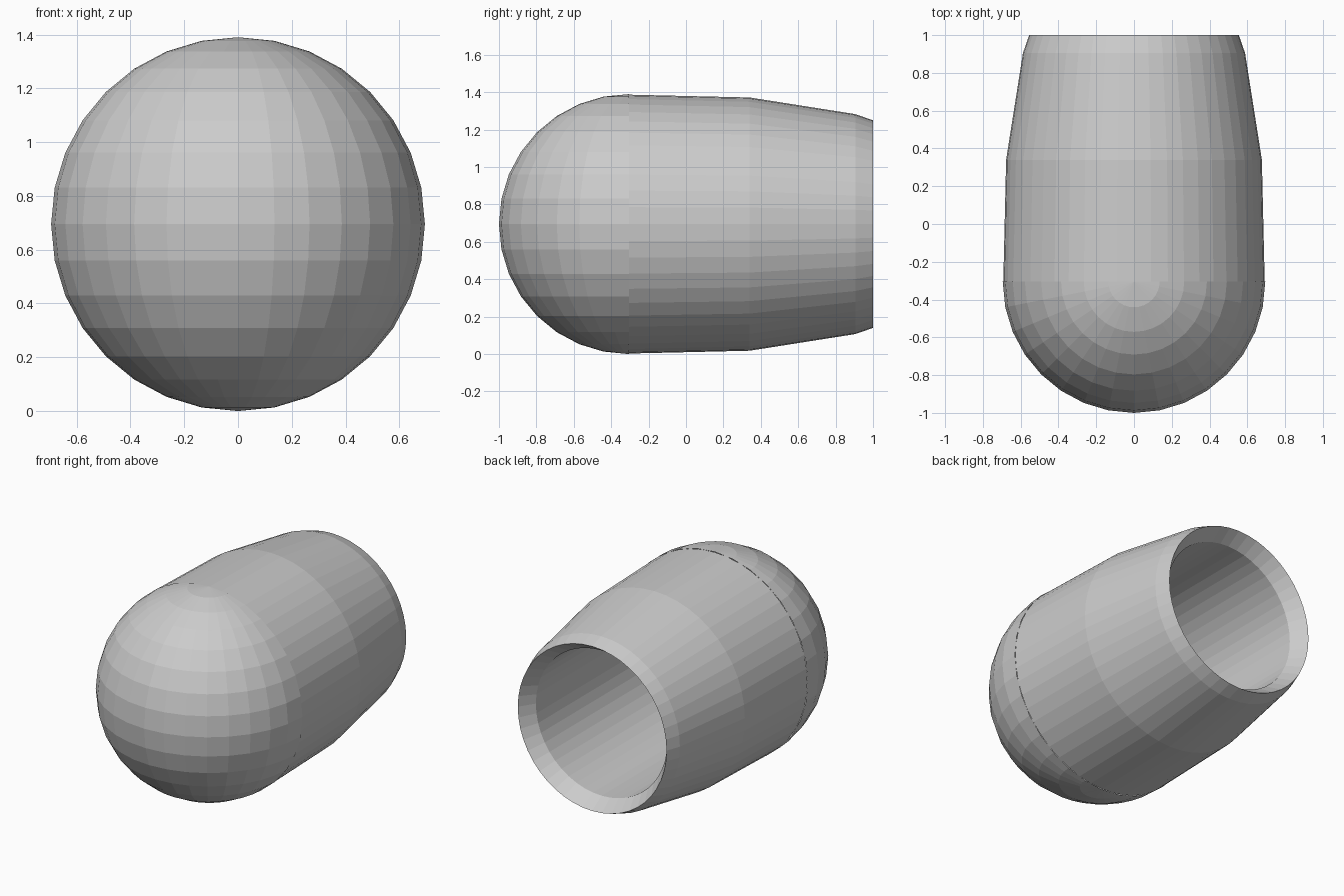
import bpy, bmesh, math
from mathutils import Matrix

if "Cube" in bpy.data.objects:
    bpy.data.objects.remove(bpy.data.objects["Cube"])

R = 0.695        # nose radius, also the height of the long axis
SEAM = -0.305    # y where the nose meets the body


def make_object(name, bm):
    mesh = bpy.data.meshes.new(name)
    bm.to_mesh(mesh)
    bm.free()
    obj = bpy.data.objects.new(name, mesh)
    bpy.context.collection.objects.link(obj)
    return obj


# Rounded nose: front half of a sphere with vertical poles
bm = bmesh.new()
bmesh.ops.create_uvsphere(bm, u_segments=32, v_segments=16, radius=R)
back = [v for v in bm.verts if v.co.y > 0.001]
bmesh.ops.delete(bm, geom=back, context='VERTS')
bmesh.ops.translate(bm, vec=(0, SEAM, R), verts=bm.verts)
make_object("rounded_nose", bm)

# Hollow body: tapered outside, bevelled rear lip and deep bore, as (y, radius)
profile = [(SEAM, 0.692), (0.34, 0.677), (0.905, 0.588), (1.0, 0.555),
           (0.90, 0.49), (-0.29, 0.49)]
SIDES = 48
bm = bmesh.new()
rings = []
for y, r in profile:
    rings.append([bm.verts.new((r * math.cos(2 * math.pi * i / SIDES), y,
                                R + r * math.sin(2 * math.pi * i / SIDES)))
                  for i in range(SIDES)])
for a, b in zip(rings, rings[1:]):
    for i in range(SIDES):
        j = (i + 1) % SIDES
        bm.faces.new((a[i], b[i], b[j], a[j]))
# Floor of the bore
bm.faces.new(rings[-1])
bmesh.ops.recalc_face_normals(bm, faces=bm.faces)
# Open shell: make sure the outer wall faces away from the axis
bm.faces.ensure_lookup_table()
f = bm.faces[0]
c = f.calc_center_median()
if f.normal.x * c.x + f.normal.z * (c.z - R) < 0:
    bmesh.ops.reverse_faces(bm, faces=bm.faces)
make_object("hollow_body", bm)
